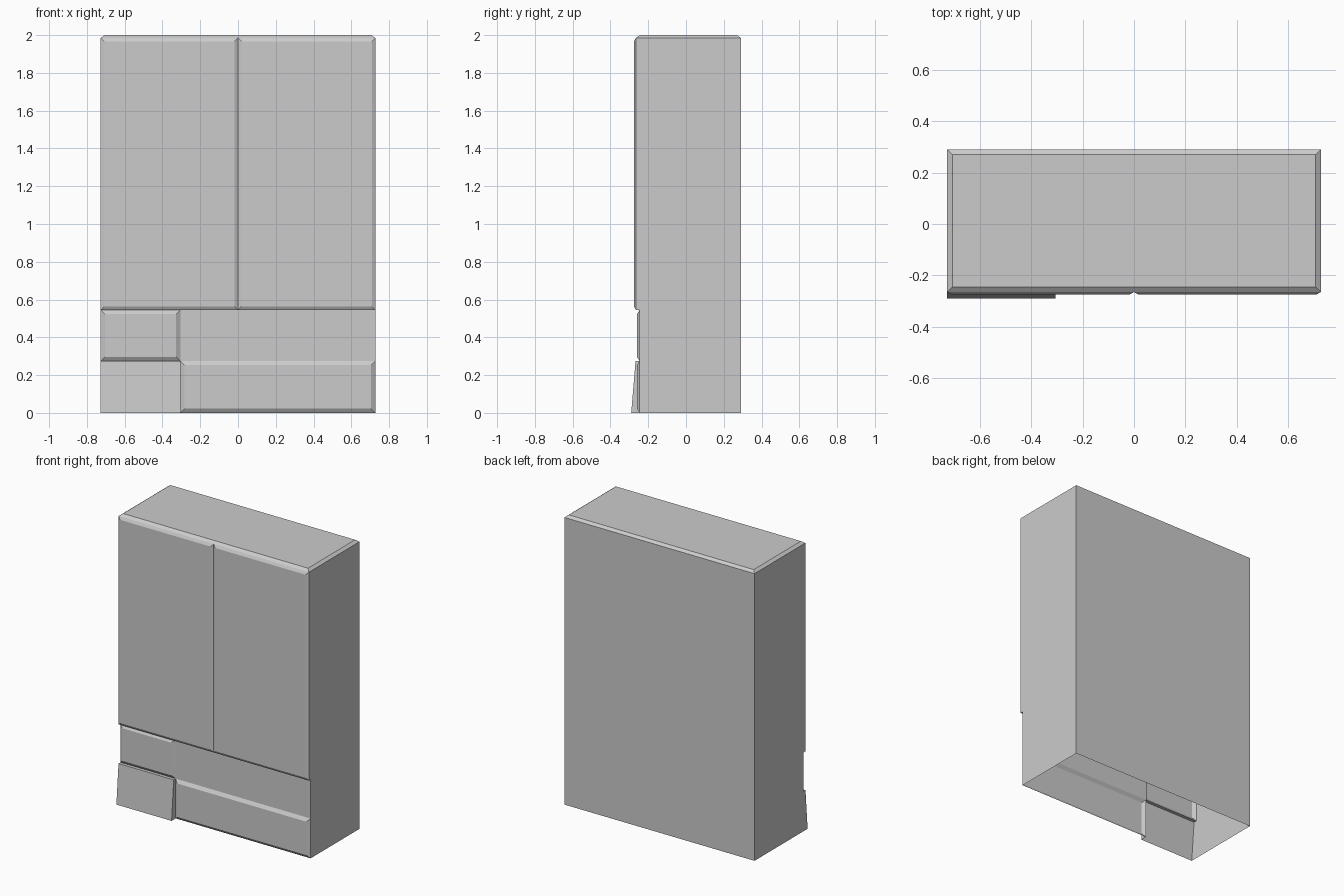
import bpy

if "Cube" in bpy.data.objects:
    bpy.data.objects.remove(bpy.data.objects["Cube"])

W, BACK = 0.727, 0.29          # half width, back plane
LOW, UP = -0.245, -0.265       # front planes of lower and upper carcass
SPLIT, MID, DIV, RIM = 0.545, 0.275, -0.305, 1.985


def add(name, verts, faces):
    mesh = bpy.data.meshes.new(name)
    mesh.from_pydata(verts, [], faces)
    obj = bpy.data.objects.new(name, mesh)
    bpy.context.collection.objects.link(obj)
    return obj


def raised(name, outer, inner, sides=(0, 1, 2, 3)):
    """Open-backed raised panel: outer rim, sloped sides and a cap."""
    faces = [(4, 5, 6, 7)]
    for i in sides:
        j = (i + 1) % 4
        faces.append((i, j, j + 4, i + 4))
    return add(name, outer + inner, faces)


def rect(x0, x1, z0, z1, y, inset=0.0):
    return [(x0 + inset, y, z0 + inset), (x1 - inset, y, z0 + inset),
            (x1 - inset, y, z1 - inset), (x0 + inset, y, z1 - inset)]


def front(name, x0, x1, z0, z1, y, depth, bevel):
    return raised(name, rect(x0, x1, z0, z1, y),
                  rect(x0, x1, z0, z1, y - depth, bevel))


# Carcass: side walls, back and the ledge under the doors (open underneath)
profile = [(LOW, 0), (BACK, 0), (BACK, RIM), (UP, RIM), (UP, SPLIT), (LOW, SPLIT)]
n = len(profile)
verts = [(x, y, z) for x in (W, -W) for y, z in profile]
add("carcass", verts, [tuple(range(n)), tuple(reversed(range(n, 2 * n))),
                       (1, 1 + n, 2 + n, 2), (4, 4 + n, 5 + n, 5)])

# Chamfered top
b = 0.02
raised("top",
       [(-W, UP, RIM), (W, UP, RIM), (W, BACK, RIM), (-W, BACK, RIM)],
       [(-W + b, UP + b, 2), (W - b, UP + b, 2),
        (W - b, BACK - b, 2), (-W + b, BACK - b, 2)])

# Pair of doors
for side, x0, x1 in (("left", -W, 0), ("right", 0, W)):
    front(side + "_door", x0, x1, SPLIT, RIM, UP, 0.01, 0.018)

# Bevelled drawers and the plain drawer front
front("upper_left_drawer", -W, DIV, MID, SPLIT, LOW, 0.015, 0.022)
front("lower_right_drawer", DIV, W, 0, MID, LOW, 0.015, 0.022)
add("upper_right_drawer", rect(DIV, W, MID, SPLIT, LOW), [(0, 1, 2, 3)])

# Tilted drawer, pulled out at the foot
raised("tilted_drawer", rect(-W, DIV, 0, MID, LOW),
       [(-W, -0.29, 0), (DIV, -0.29, 0), (DIV, -0.267, MID), (-W, -0.267, MID)],
       sides=(1, 2, 3))
